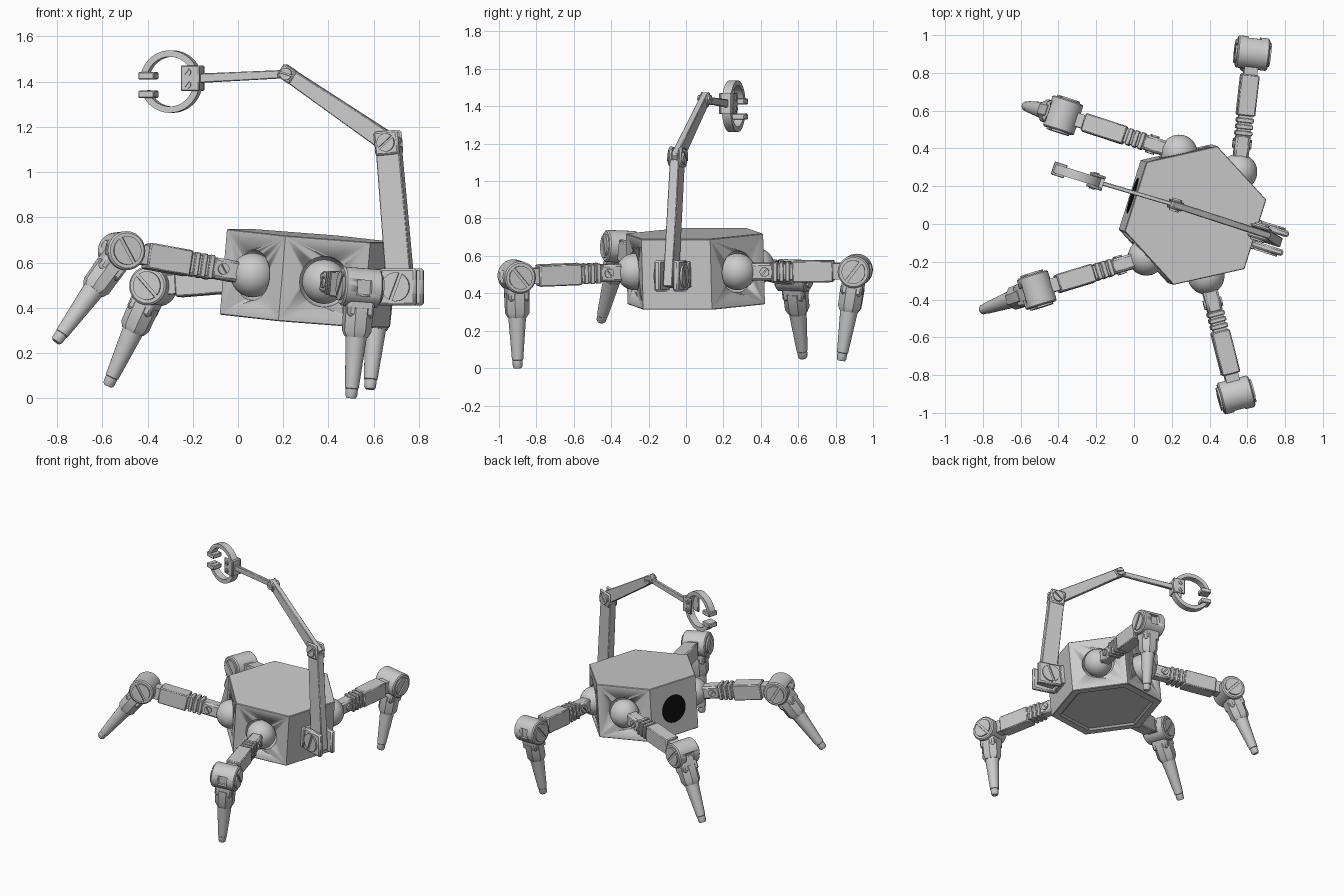
import bpy, bmesh
from math import sin, cos, pi, radians
from mathutils import Vector, Matrix

if "Cube" in bpy.data.objects:
    bpy.data.objects.remove(bpy.data.objects["Cube"], do_unlink=True)


def material(name, rgb):
    m = bpy.data.materials.new(name)
    m.use_nodes = True
    m.diffuse_color = (*rgb, 1)
    m.node_tree.nodes["Principled BSDF"].inputs["Base Color"].default_value = (*rgb, 1)
    return m


GREY = material("light grey", (0.6, 0.6, 0.6))
BLACK = material("black", (0.004, 0.004, 0.004))


def frame(origin, xdir, ydir):
    x = Vector(xdir).normalized()
    z = x.cross(Vector(ydir)).normalized()
    m = Matrix((x, z.cross(x), z)).transposed().to_4x4()
    m.translation = origin
    return m


def finish(name, bm, m, bevel=0, mat=GREY):
    bmesh.ops.recalc_face_normals(bm, faces=bm.faces)
    me = bpy.data.meshes.new(name)
    bm.to_mesh(me)
    bm.free()
    me.materials.append(mat)
    me.shade_smooth()
    me.set_sharp_from_angle(angle=radians(32))
    ob = bpy.data.objects.new(name, me)
    bpy.context.collection.objects.link(ob)
    ob.matrix_world = m
    if bevel:
        b = ob.modifiers.new("bevel", 'BEVEL')
        b.width, b.segments, b.limit_method = bevel, 1, 'ANGLE'
    return ob


def prism(name, m, profile, y0, y1, bevel=0):
    """Side profile in local x, z pushed along local y."""
    bm = bmesh.new()
    a, b = [[bm.verts.new((x, y, z)) for x, z in profile] for y in (y0, y1)]
    bm.faces.new(a)
    bm.faces.new(b)
    for i in range(len(a)):
        j = (i + 1) % len(a)
        bm.faces.new((a[i], a[j], b[j], b[i]))
    return finish(name, bm, m, bevel)


def block(name, m, x0, x1, y0, y1, z0, z1, bevel=0):
    return prism(name, m, [(x0, z0), (x1, z0), (x1, z1), (x0, z1)], y0, y1, bevel)


def lathe(name, m, profile, sides=32, mat=GREY, phase=0):
    """(x, radius) profile turned around local x."""
    bm = bmesh.new()
    rings = [[bm.verts.new((x, r * cos(phase + 2 * pi * k / sides), r * sin(phase + 2 * pi * k / sides)))
              for k in range(sides)] for x, r in profile]
    for a, b in zip(rings, rings[1:]):
        for i in range(sides):
            j = (i + 1) % sides
            bm.faces.new((a[i], a[j], b[j], b[i]))
    bm.faces.new(rings[0])
    bm.faces.new(rings[-1])
    return finish(name, bm, m, mat=mat)


def ball(name, m, r):
    bm = bmesh.new()
    bmesh.ops.create_uvsphere(bm, u_segments=36, v_segments=20, radius=r)
    return finish(name, bm, m)


def cut(ob, cutter):
    mod = ob.modifiers.new("cut", 'BOOLEAN')
    mod.operation, mod.object = 'DIFFERENCE', cutter
    bpy.context.view_layer.update()
    me = bpy.data.meshes.new_from_object(ob.evaluated_get(bpy.context.evaluated_depsgraph_get()))
    ob.modifiers.clear()
    ob.data = me
    bpy.data.objects.remove(cutter, do_unlink=True)


def screw(name, m, x, z, y, r, angle=0.9, depth=0.01):
    """Slotted screw heads on both sides, each made of two half discs."""
    for side in (-1, 1):
        for half in (0, pi):
            arc = [angle + half + 0.12 + (pi - 0.24) * k / 14 for k in range(15)]
            prism(name, m, [(x + r * cos(a), z + r * sin(a)) for a in arc],
                  side * (y - 0.005), side * (y + depth))


# Body, leaning slightly towards the arm
YAW, TILT = radians(-17.5), radians(5)
BODY = Matrix.Translation((0.31, 0.05, 0.53)) @ Matrix.Rotation(YAW, 4, 'Z') @ Matrix.Rotation(TILT, 4, 'Y')
SIDE = Vector((-sin(YAW), cos(YAW), 0))
OUT = Vector((cos(YAW), sin(YAW), 0))
APOTHEM = 0.333
body = lathe("body", BODY @ Matrix.Rotation(-pi / 2, 4, 'Y'),
             [(-0.178, 0.31), (-0.19, 0.325), (-0.19, 0.38), (-0.186, 0.385), (0.186, 0.385), (0.19, 0.381)], 6)

# Round grille at the rear
lathe("grille", BODY, [(-APOTHEM - 0.004, 0.096), (-APOTHEM + 0.004, 0.1)], 40, BLACK)


def leg(name, angle, knee, foot):
    hip = BODY @ Vector((APOTHEM * cos(angle), APOTHEM * sin(angle), 0))
    knee, foot = Vector(knee), Vector(foot)
    cut(body, ball("socket_cutter", Matrix.Translation(hip), 0.112))
    thigh_dir, shin_dir = knee - hip, foot - knee
    normal = thigh_dir.cross(shin_dir)
    # Hip ball and thigh
    thigh = frame(hip, thigh_dir, normal)
    length = thigh_dir.length
    ball(name + "_hip_ball", thigh, 0.098)
    block(name + "_hip_link", thigh, 0.07, 0.2, -0.04, 0.04, -0.046, 0.046, 0.012)
    screw(name + "_hip_screw", thigh, 0.15, 0, 0.04, 0.025)
    block(name + "_thigh_core", thigh, 0.18, length - 0.05, -0.036, 0.036, -0.042, 0.042)
    for k in range(3):
        x = 0.195 + 0.034 * k
        block(name + "_thigh_ridge", thigh, x, x + 0.024, -0.045, 0.045, -0.053, 0.053, 0.004)
    block(name + "_thigh", thigh, 0.3, length - 0.115, -0.049, 0.049, -0.057, 0.057, 0.006)
    # Knee drum with a window and slotted caps
    joint = frame(knee, thigh_dir, normal)
    drum = lathe(name + "_knee", joint @ Matrix.Rotation(pi / 2, 4, 'Z'),
                 [(-0.085, 0.078), (-0.078, 0.086), (0.078, 0.086), (0.085, 0.078)], 36)
    cut(drum, block("window_cutter", joint, 0.055, 0.12, -0.032, 0.032, -0.035, 0.035))
    screw(name + "_knee_screw", joint, 0, 0, 0.085, 0.063)
    # Collar and tapered shin
    shin = frame(knee, shin_dir, normal)
    tip = shin_dir.length
    block(name + "_shin_mount", shin, 0.02, 0.13, -0.06, 0.06, -0.058, 0.058, 0.012)
    lathe(name + "_collar", shin, [(0.09, 0.068), (0.195, 0.066), (0.22, 0.052)], 8, phase=pi / 8)
    lathe(name + "_shin", shin, [(0.2, 0.049), (tip - 0.045, 0.03), (tip - 0.042, 0.027),
                                 (tip - 0.01, 0.026), (tip, 0.02)], 24)


leg("front_leg", radians(300), (0.54, -0.905, 0.49), (0.5, -0.9, 0.0))
leg("back_leg", radians(60), (0.627, 0.905, 0.52), (0.583, 0.83, 0.04))
leg("front_right_leg", radians(240), (-0.515, -0.35, 0.65), (-0.805, -0.455, 0.25))
leg("back_right_leg", radians(120), (-0.375, 0.575, 0.495), (-0.575, 0.625, 0.055))


# Arm
def cheeks(name, m, x0, x1, w, y, t, screw_r, angle=0.9):
    for s in (-1, 1):
        block(name, m, x0, x1, min(s * y, s * (y + t)), max(s * y, s * (y + t)), -w, w, 0.01)
    screw(name + "_screw", m, 0, 0, y + t, screw_r, angle)


def link(name, a, b, w0, w1, t, start, end):
    m = frame(a, b - a, SIDE)
    n = (b - a).length
    prism(name, m, [(start, -w0), (n + end, -w1), (n + end, w1), (start, w0)], -t, t, 0.004)
    return m


shoulder = BODY @ Vector((0.43, 0, 0))
elbow = Vector((0.665, -0.045, 1.13))
bend = Vector((0.22, 0.1, 1.434))
ring_centre = Vector((-0.295, 0.255, 1.4))
wrist = ring_centre + 0.13 * OUT + Vector((0, 0, 0.015))

base = frame(shoulder, OUT, SIDE)
block("arm_mount", BODY, 0.32, 0.36, -0.08, 0.08, -0.07, 0.07, 0.005)
cheeks("shoulder_bracket", base, -0.085, 0.09, 0.082, 0.034, 0.035, 0.064, 1.2)
lower = link("lower_arm", shoulder, elbow, 0.06, 0.054, 0.026, -0.06, -0.02)
link("upper_arm", elbow, bend, 0.046, 0.03, 0.018, -0.045, 0.03)
link("forearm", bend, wrist, 0.018, 0.021, 0.011, -0.03, 0.01)
cheeks("elbow_bracket", frame(elbow, elbow - shoulder, SIDE), -0.055, 0.052, 0.056, 0.019, 0.018, 0.04, 2.2)
cheeks("bend_bracket", frame(bend, bend - elbow, SIDE), -0.035, 0.035, 0.032, 0.012, 0.012, 0.027, 0.3)

# Ring gripper: two curved jaws with flat tips, held by a bracket
grip = frame(ring_centre, OUT, SIDE)
for name, a0, a1 in (("upper_jaw", 2, 170), ("lower_jaw", -2, -160)):
    arc = [radians(a0 + (a1 - a0) * k / 24) for k in range(25)]
    prism(name, grip, [(0.138 * cos(a), 0.138 * sin(a)) for a in arc]
          + [(0.11 * cos(a), 0.11 * sin(a)) for a in reversed(arc)], -0.024, 0.024)
for z in (0.01, -0.072):
    block("jaw_tip", grip, -0.142, -0.07, -0.036, 0.036, z, z + 0.032, 0.004)
for s in (-1, 1):
    block("wrist_bracket", grip, 0.055, 0.142, s * 0.032 - 0.008, s * 0.032 + 0.008, -0.042, 0.072, 0.005)
block("wrist_block", grip, 0.112, 0.14, -0.03, 0.03, -0.038, 0.068)
for z in (0.042, -0.014):
    screw("wrist_screw", grip, 0.088, z, 0.04, 0.016, 0.9, 0.006)
